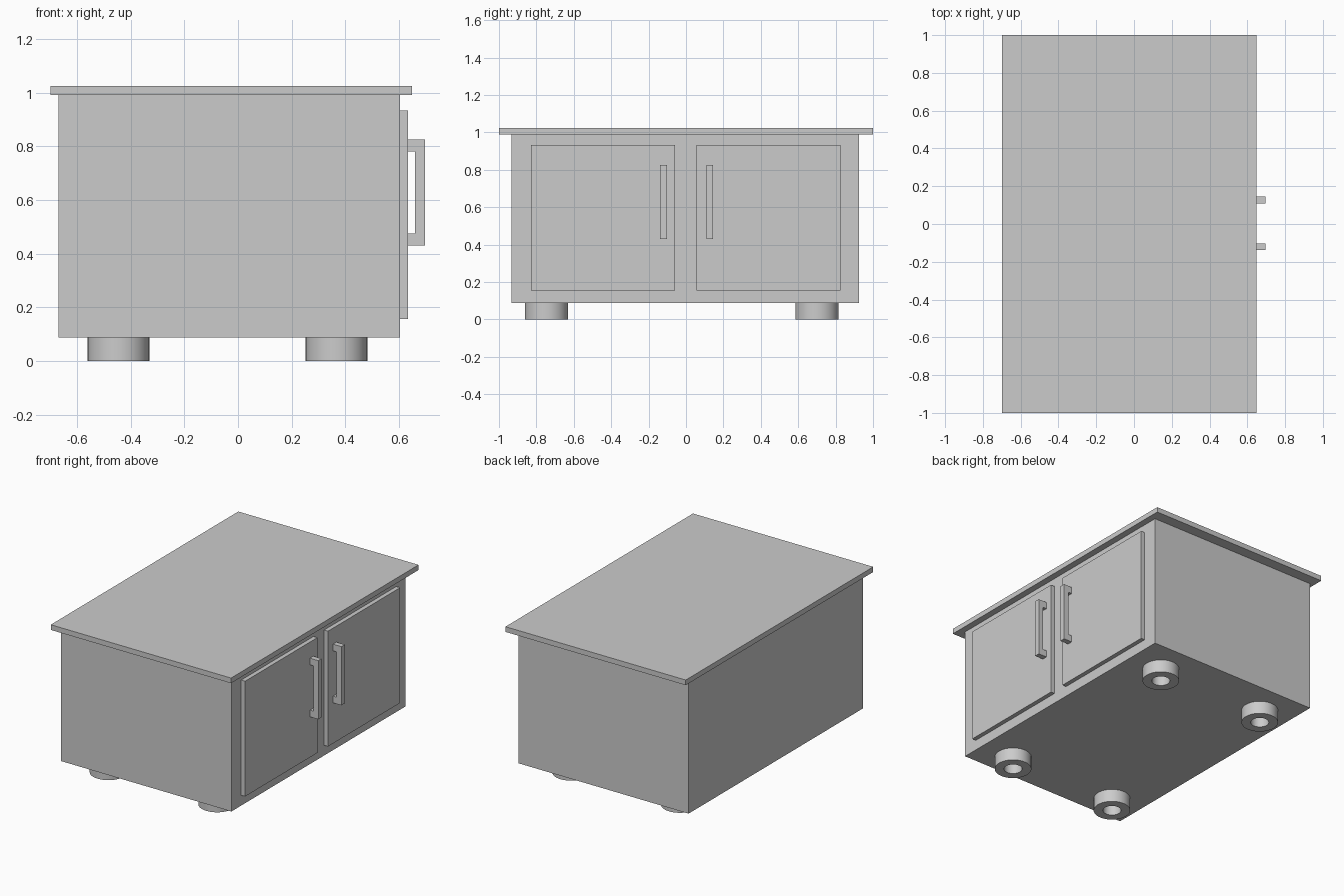
import bpy, bmesh, math

if "Cube" in bpy.data.objects:
    bpy.data.objects.remove(bpy.data.objects["Cube"])


def make_object(name, bm):
    bmesh.ops.recalc_face_normals(bm, faces=bm.faces)
    mesh = bpy.data.meshes.new(name)
    bm.to_mesh(mesh)
    bm.free()
    obj = bpy.data.objects.new(name, mesh)
    bpy.context.collection.objects.link(obj)
    return obj


def prism(name, profile, y0, y1):
    """Extrude an (x, z) profile from y0 to y1."""
    bm = bmesh.new()
    face = bm.faces.new([bm.verts.new((x, y0, z)) for x, z in profile])
    ext = bmesh.ops.extrude_face_region(bm, geom=[face])
    verts = [v for v in ext["geom"] if isinstance(v, bmesh.types.BMVert)]
    bmesh.ops.translate(bm, verts=verts, vec=(0, y1 - y0, 0))
    return make_object(name, bm)


def box(name, x0, x1, y0, y1, z0, z1):
    return prism(name, [(x0, z0), (x1, z0), (x1, z1), (x0, z1)], y0, y1)


def ring_foot(name, x, y, r_out, r_in, z0, z1, sides=40):
    """Short upright tube, made by joining four circles of points."""
    bm = bmesh.new()
    section = [(r_out, z0), (r_out, z1), (r_in, z1), (r_in, z0)]
    loops = [[bm.verts.new((x + r * math.cos(2 * math.pi * i / sides),
                            y + r * math.sin(2 * math.pi * i / sides), z))
              for i in range(sides)] for r, z in section]
    for k in range(4):
        a, b = loops[k], loops[(k + 1) % 4]
        for i in range(sides):
            j = (i + 1) % sides
            bm.faces.new((a[i], a[j], b[j], b[i]))
    obj = make_object(name, bm)
    bpy.ops.object.select_all(action='DESELECT')
    obj.select_set(True)
    bpy.context.view_layer.objects.active = obj
    bpy.ops.object.shade_smooth_by_angle(angle=math.radians(30))


# Cabinet body and overhanging top
box("cabinet_body", -0.668, 0.604, -0.933, 0.926, 0.087, 0.99)
box("cabinet_top", -0.698, 0.648, -1.0, 1.0, 0.99, 1.025)

# Doors with C-shaped pull handles near the centre
handle = [(0.633, 0.43), (0.696, 0.43), (0.696, 0.826), (0.633, 0.826),
          (0.633, 0.781), (0.66, 0.781), (0.66, 0.475), (0.633, 0.475)]
for side, door_y, handle_y in (("left", (-0.828, -0.058), (-0.138, -0.102)),
                               ("right", (0.055, 0.825), (0.109, 0.145))):
    box(side + "_door", 0.604, 0.633, *door_y, 0.156, 0.934)
    prism(side + "_handle", handle, *handle_y)

# Ring feet
for i, (x, y) in enumerate([(x, y) for x in (-0.445, 0.367) for y in (-0.746, 0.70)]):
    ring_foot(f"foot_{i + 1}", x, y, 0.115, 0.057, 0.0, 0.087)
